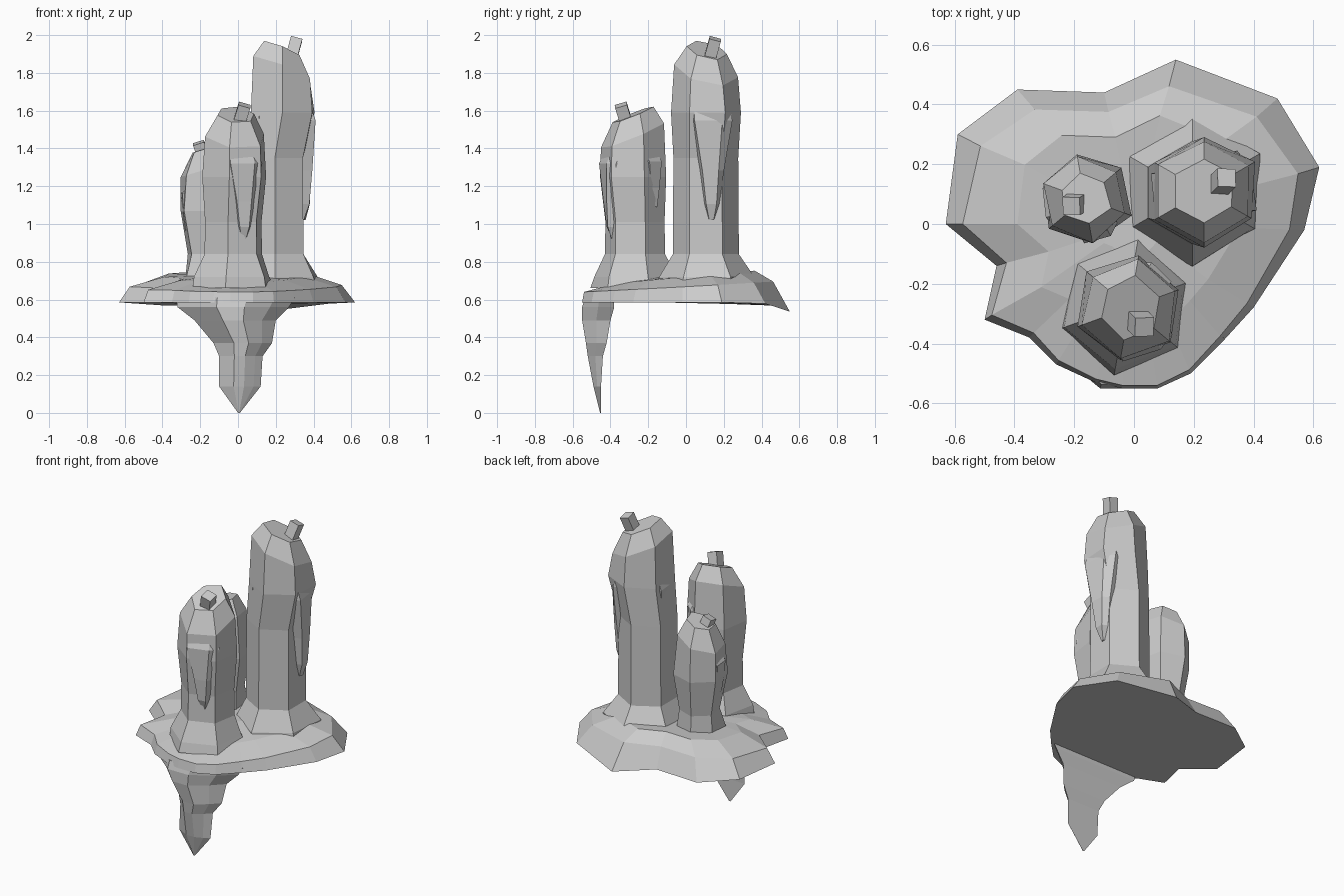
import bpy
import bmesh
import math
import random
from mathutils import Vector

random.seed(4)
default_cube = bpy.data.objects.get("Cube")
if default_cube:
    bpy.data.objects.remove(default_cube)

wax = bpy.data.materials.new("grey_wax")
wax.use_nodes = True
wax_colour = (0.6, 0.6, 0.6, 1)
wax.diffuse_color = wax_colour
wax.node_tree.nodes["Principled BSDF"].inputs["Base Color"].default_value = wax_colour


def finish(name, bm):
    """Turn a bmesh into a flat shaded wax object."""
    bmesh.ops.recalc_face_normals(bm, faces=bm.faces)
    mesh = bpy.data.meshes.new(name)
    bm.to_mesh(mesh)
    bm.free()
    mesh.materials.append(wax)
    part = bpy.data.objects.new(name, mesh)
    bpy.context.collection.objects.link(part)
    return part


def loft(name, rings):
    """Skin a stack of equal-length point rings and cap both ends."""
    bm = bmesh.new()
    layers = [[bm.verts.new(point) for point in ring] for ring in rings]
    count = len(layers[0])
    for lower, upper in zip(layers, layers[1:]):
        for i in range(count):
            j = (i + 1) % count
            bm.faces.new((lower[i], lower[j], upper[j], upper[i]))
    bm.faces.new(layers[0][::-1])
    bm.faces.new(layers[-1])
    return finish(name, bm)


def candle(name, foot, head, radius, flare, lip, top, tilt, start):
    """Six-sided candle: flared foot, slim body, swollen lip, slanted crown."""
    # centre, radius factor, height, share of the tilt, roughness
    levels = [
        (foot, flare * 1.06, 0.66, 0, 0.01),
        (foot, flare, 0.72, 0, 0.02),
        (foot, 1.0, 0.84, 0, 0),
        (foot, 0.98, top - 0.58, 0, 0),
        (head, lip, top - 0.34, 0, 0.01),
        (head, lip * 0.91, top - 0.12, 1, 0.008),
        (head, lip * 0.56, top - 0.01, 1, 0.008),
    ]
    rings = []
    for (x, y), factor, height, share, rough in levels:
        ring = []
        for side in range(6):
            angle = math.radians(start + side * 60)
            reach = radius * factor + random.uniform(-rough, rough)
            dx, dy = reach * math.cos(angle), reach * math.sin(angle)
            slant = share * (dx * tilt[0] + dy * tilt[1])
            ring.append((x + dx, y + dy, height + slant))
        rings.append(ring)
    return loft(name, rings)


def wax_drip(name, head, radius, degrees, top, bottom, width):
    """Wedge of wax that grows out of the lip and tapers down the side."""
    angle = math.radians(degrees)
    out = Vector((math.cos(angle), math.sin(angle), 0))
    side = Vector((-out.y, out.x, 0))
    # position down the run, width share, outward bulge
    stations = [(0, 0.9, -0.03), (0.2, 1, 0.012), (0.6, 0.58, 0.005),
                (0.87, 0.36, -0.005), (1, 0.14, -0.03)]
    rings = []
    for along, share, bulge in stations:
        centre = Vector((*head, top + (bottom - top) * along))
        half = width * share / 2
        face = centre + out * (radius + bulge)
        back = centre + out * (radius * 0.55)
        rings.append([back - side * half, back + side * half,
                      face - out * 0.03 + side * half,
                      face + side * half * 0.4,
                      face - out * 0.015 - side * half])
    return loft(name, rings)


def wick(name, base, tip, thickness):
    """Leaning square wick."""
    base, tip = Vector(base), Vector(tip)
    bm = bmesh.new()
    bmesh.ops.create_cube(bm, size=1)
    length = (tip - base).length
    bmesh.ops.scale(bm, vec=(thickness, thickness, length), verts=bm.verts)
    part = finish(name, bm)
    part.rotation_mode = "QUATERNION"
    part.rotation_quaternion = Vector((0, 0, 1)).rotation_difference(tip - base)
    part.location = (base + tip) / 2
    return part


# Spread puddle of wax with an irregular rim
outline = [
    (-0.63, 0), (-0.46, -0.14), (-0.5, -0.32), (-0.35, -0.38), (-0.26, -0.47),
    (-0.13, -0.53), (-0.04, -0.55), (0.08, -0.55), (0.19, -0.5), (0.3, -0.39),
    (0.4, -0.28), (0.57, -0.02), (0.62, 0.19), (0.48, 0.42), (0.14, 0.55),
    (-0.1, 0.44), (-0.39, 0.45), (-0.59, 0.3),
]
rim, shoulder, crown, centre = [], [], [], []
for x, y in outline:
    rim.append((x, y, 0.585 - max(0, y - 0.4) * 0.33))
    inset = 0.91 - 0.13 * y
    shoulder.append((x * inset, y * inset, 0.668 + 0.05 * y))
    crown.append((x * 0.62, y * 0.66, 0.72 + 0.06 * y))
    centre.append((x * 0.2, y * 0.2, 0.73))
loft("wax_puddle", [rim, shoulder, crown, centre])

# Large drip hanging over the front edge
# height, left edge, right edge, front, back
hanging = [
    (0.61, -0.33, 0.3, -0.535, -0.38),
    (0.56, -0.32, 0.27, -0.55, -0.38),
    (0.49, -0.23, 0.2, -0.55, -0.4),
    (0.37, -0.13, 0.18, -0.53, -0.42),
    (0.3, -0.1, 0.13, -0.52, -0.44),
    (0.14, -0.1, 0.12, -0.49, -0.45),
    (0, 0.0, 0.01, -0.455, -0.45),
]
rings = []
for height, left, right, front, back in hanging:
    middle, half = (left + right) / 2, (right - left) / 2
    rings.append([(left, back, height), (right, back, height),
                  (middle + half * 0.66, front * 0.5 + back * 0.5, height),
                  (middle + half * 0.2, front, height),
                  (middle - half * 0.3, front, height)])
loft("hanging_drip", rings)

# Candles
tall_head, front_head, left_head = (0.235, 0.11), (-0.015, -0.28), (-0.165, 0.085)
candle("tall_candle", (0.195, 0.105), tall_head, 0.175, 1.4, 1.08, 1.93, (-0.4, -0.2), 30)
candle("front_candle", (-0.025, -0.27), front_head, 0.162, 1.36, 1.13, 1.59, (-0.1, 0.4), 20)
candle("left_candle", (-0.155, 0.085), left_head, 0.118, 1.15, 1.33, 1.41, (0.3, 0), 40)

# Wax runs on the candle sides
wax_drip("tall_side_drip", tall_head, 0.158, 14, 1.68, 1.02, 0.21)
wax_drip("tall_back_drip", tall_head, 0.165, 192, 1.68, 1.12, 0.19)
wax_drip("front_drip", front_head, 0.158, -66, 1.42, 0.92, 0.19)
wax_drip("front_back_drip", front_head, 0.155, 55, 1.4, 1.05, 0.13)
wax_drip("left_side_drip", left_head, 0.13, 195, 1.22, 0.94, 0.14)
wax_drip("left_front_drip", left_head, 0.138, -65, 1.3, 1.08, 0.13)

# Wicks
wick("tall_wick", (0.26, 0.105, 1.8), (0.31, 0.155, 1.98), 0.062)
wick("front_wick", (-0.005, -0.305, 1.5), (0.035, -0.345, 1.63), 0.065)
wick("left_wick", (-0.18, 0.08, 1.34), (-0.21, 0.06, 1.43), 0.06)
